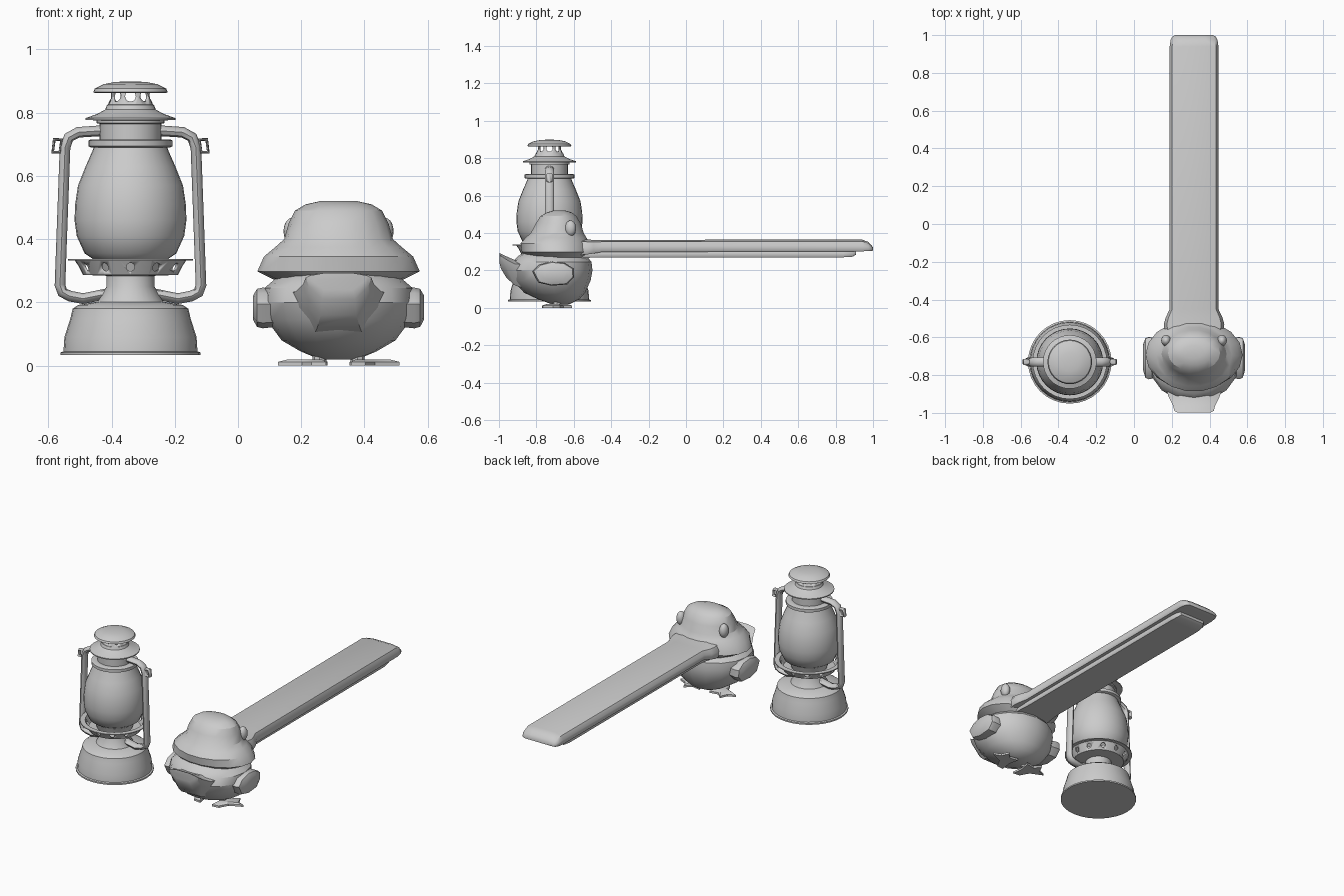
import bpy, math
from math import cos, sin, pi

if "Cube" in bpy.data.objects:
    bpy.data.objects.remove(bpy.data.objects["Cube"])

LX, LY = -0.34, -0.73      # lantern axis
DX = 0.318                 # duck mid-plane


def mesh_obj(name, verts, faces, angle=35):
    me = bpy.data.meshes.new(name)
    me.from_pydata(verts, [], faces)
    ob = bpy.data.objects.new(name, me)
    bpy.context.collection.objects.link(ob)
    select(ob)
    bpy.ops.object.mode_set(mode='EDIT')
    bpy.ops.mesh.select_all(action='SELECT')
    bpy.ops.mesh.normals_make_consistent(inside=False)
    bpy.ops.object.mode_set(mode='OBJECT')
    bpy.ops.object.shade_smooth_by_angle(angle=math.radians(angle))
    return ob


def select(ob):
    bpy.ops.object.select_all(action='DESELECT')
    ob.select_set(True)
    bpy.context.view_layer.objects.active = ob


def loft(name, rings, angle=35, closed=False):
    """Skin equal-length rings; cap the ends, or join last to first."""
    n, m = len(rings[0]), len(rings)
    verts = [p for r in rings for p in r]
    faces = [(i * n + j, i * n + (j + 1) % n,
              (i + 1) % m * n + (j + 1) % n, (i + 1) % m * n + j)
             for i in range(m if closed else m - 1) for j in range(n)]
    if not closed:
        faces += [tuple(range(n)), tuple(range((m - 1) * n, m * n))]
    return mesh_obj(name, verts, faces, angle)


def lathe(name, profile, closed=False, n=32):
    return loft(name, [[(LX + r * cos(2 * pi * k / n), LY + r * sin(2 * pi * k / n), z)
                        for k in range(n)] for r, z in profile], 35, closed)


def oval_rings(rows, n=18):
    """Rows are z, back y, front y, half width."""
    return [[(DX + w * cos(2 * pi * k / n), (b + f) / 2 + (f - b) / 2 * sin(2 * pi * k / n), z)
             for k in range(n)] for z, b, f, w in rows]


def tube(name, pts, radius, depth, cyclic=False):
    """Bent tube in the x-z plane through the lantern axis, stretched along y."""
    cu = bpy.data.curves.new(name, 'CURVE')
    cu.dimensions = '3D'
    sp = cu.splines.new('POLY')
    sp.points.add(len(pts) - 1)
    for p, (x, z) in zip(sp.points, pts):
        p.co = (x, 0, z, 1)
    sp.use_cyclic_u = cyclic
    cu.bevel_depth, cu.bevel_resolution, cu.use_fill_caps = radius, 2, True
    ob = bpy.data.objects.new(name, cu)
    bpy.context.collection.objects.link(ob)
    ob.location = (LX, LY, 0)
    ob.scale.y = depth
    select(ob)
    bpy.ops.object.convert(target='MESH')
    bpy.ops.object.shade_smooth_by_angle(angle=math.radians(45))


def drill(ob, count, r, z, hole):
    """Cut a ring of radial round holes."""
    verts, faces, m = [], [], 12
    for k in range(count):
        a, s = 2 * pi * k / count - pi / 2, len(verts)
        for d in (r - 0.035, r + 0.035):
            for j in range(m):
                t = 2 * pi * j / m
                u = hole * cos(t)
                verts.append((LX + d * cos(a) - u * sin(a), LY + d * sin(a) + u * cos(a), z + hole * sin(t)))
        faces += [(s + j, s + (j + 1) % m, s + m + (j + 1) % m, s + m + j) for j in range(m)]
        faces += [tuple(range(s, s + m)), tuple(range(s + m, s + 2 * m))]
    cut = mesh_obj(ob.name + "_cutter", verts, faces)
    mod = ob.modifiers.new("holes", 'BOOLEAN')
    mod.object, mod.solver = cut, 'EXACT'
    select(ob)
    bpy.ops.object.modifier_apply(modifier="holes")
    bpy.data.objects.remove(cut)


# Lantern: tank, burner, globe, hood and cap
lathe("lantern_base", [(.221, .033), (.221, .042), (.212, .045), (.209, .09), (.19, .15), (.183, .18),
                       (.165, .192), (.105, .202), (.076, .25), (.076, .30)])
gallery = lathe("burner_gallery", [(.146, .29), (.15, .287), (.176, .333), (.197, .333),
                                   (.197, .338), (.168, .338)], closed=True)
drill(gallery, 12, .163, .312, .013)
lathe("burner_floor", [(.07, .284), (.148, .287), (.148, .294), (.07, .296)])
lathe("globe", [(.10, .295), (.115, .335), (.145, .355), (.17, .41), (.177, .46), (.175, .51),
                (.166, .57), (.142, .63), (.12, .68), (.115, .695)])
lathe("globe_collar", [(.125, .69), (.133, .694), (.133, .712), (.125, .716), (.098, .716),
                       (.098, .765), (.108, .767), (.108, .777), (.09, .78)])
lathe("hood", [(.09, .775), (.142, .777), (.142, .783), (.105, .796), (.08, .81), (.074, .825), (.05, .828)])
chimney = lathe("chimney", [(.073, .82), (.064, .845), (.062, .872), (.054, .872), (.056, .845), (.06, .82)],
                closed=True)
drill(chimney, 8, .06, .852, .017)
lathe("top_cap", [(.06, .869), (.112, .862), (.118, .865), (.113, .876), (.085, .89), (.05, .897), (.015, .899)])

# Lantern: side tubes and handle lugs
for side, s in (("left", -1), ("right", 1)):
    tube(side + "_side_tube", [(s * r, z) for r, z in
         [(.09, .743), (.165, .738), (.195, .722), (.207, .69), (.223, .255), (.215, .232),
          (.192, .22), (.15, .212), (.07, .228)]], .017, 1.4)
    tube(side + "_handle_lug", [(s * r, z) for r, z in
         [(.218, .715), (.241, .715), (.246, .675), (.223, .675)]], .006, 2.6, True)

# Duck: body, tail and head
loft("duck_body", oval_rings([(.02, -.72, -.62, .06), (.045, -.79, -.57, .12), (.08, -.865, -.54, .18),
                              (.145, -.925, -.51, .228), (.20, -.945, -.50, .243), (.245, -.93, -.505, .235),
                              (.275, -.90, -.53, .20), (.30, -.86, -.56, .15)], 16), 30)
tail = []
for y, w, z0, z1 in [(-.80, .17, .08, .25), (-.915, .135, .12, .255), (-.96, .112, .16, .275),
                     (-.99, .104, .21, .29), (-.997, .09, .24, .293)]:
    h = z1 - z0
    tail.append([(DX + x * w, y, z0 + t * h) for x, t in
                 [(-.5, 0), (.5, 0), (.9, .5), (1, .85), (.5, 1), (-.5, 1), (-1, .85), (-.9, .5)]])
loft("duck_tail", tail)
loft("duck_head", oval_rings([(.25, -.80, -.55, .15), (.27, -.855, -.525, .20), (.298, -.88, -.505, .257),
                              (.345, -.887, -.51, .236), (.375, -.86, -.53, .20), (.40, -.832, -.545, .172),
                              (.45, -.805, -.56, .158), (.49, -.78, -.585, .138), (.51, -.745, -.61, .105),
                              (.52, -.71, -.645, .06)], 18), 30)


# Duck: long flat bill
def bill(name, rows):
    rings = []
    for y, w, z0, z1 in rows:
        h = z1 - z0
        rings.append([(DX + x * w, y, z0 + t * h) for x, t in
                      [(-.96, 0), (.96, 0), (1, .15), (1, .5), (.9, .85), (.5, 1),
                       (-.5, 1), (-.9, .85), (-1, .5), (-1, .15)]])
    loft(name, rings)


bill("upper_bill", [(-.60, .15, .28, .37), (-.53, .16, .285, .365), (-.495, .15, .29, .363), (-.45, .129, .298, .363),
                    (.94, .129, .302, .365), (.975, .124, .303, .352), (.992, .115, .304, .335), (1.0, .10, .306, .322)])
bill("lower_bill", [(-.58, .12, .265, .32), (-.45, .106, .27, .32), (.84, .106, .27, .32),
                    (.89, .10, .273, .32), (.91, .085, .285, .32)])

# Duck: eyes, wings, legs and webbed feet
for side, s in (("left", -1), ("right", 1)):
    bpy.ops.mesh.primitive_uv_sphere_add(segments=16, ring_count=10, radius=1,
                                         location=(DX + s * .148, -.617, .425))
    eye = bpy.context.object
    eye.name, eye.scale = side + "_eye", (.026, .03, .042)
    bpy.ops.object.shade_smooth()

    outline = [(-.822, .195), (-.79, .135), (-.72, .118), (-.635, .125), (-.598, .165),
               (-.60, .21), (-.65, .24), (-.72, .247), (-.785, .23)]
    cy, cz = -.70, .185
    wing = []
    for x, k in ((.18, .9), (.24, 1), (.258, .93), (.27, .6)):
        wing.append([(DX + s * x, cy + (y - cy) * k, cz + (z - cz) * k) for y, z in outline])
    loft(side + "_wing", wing, 40)

    web = [(.04, -.77), (.085, -.765), (.115, -.71), (.192, -.675), (.145, -.655), (.125, -.61),
           (.09, -.645), (.035, -.635), (.05, -.70)]
    loft(side + "_foot", [[(DX + s * x, y, z) for x, y in web] for z in (0, .012)] +
         [[(DX + s * (.085 + (x - .085) * .7), -.69 + (y + .69) * .7, .02) for x, y in web]])
    bpy.ops.mesh.primitive_cylinder_add(vertices=8, radius=.022, depth=.05,
                                        location=(DX + s * .06, -.69, .035))
    bpy.context.object.name = side + "_leg"
